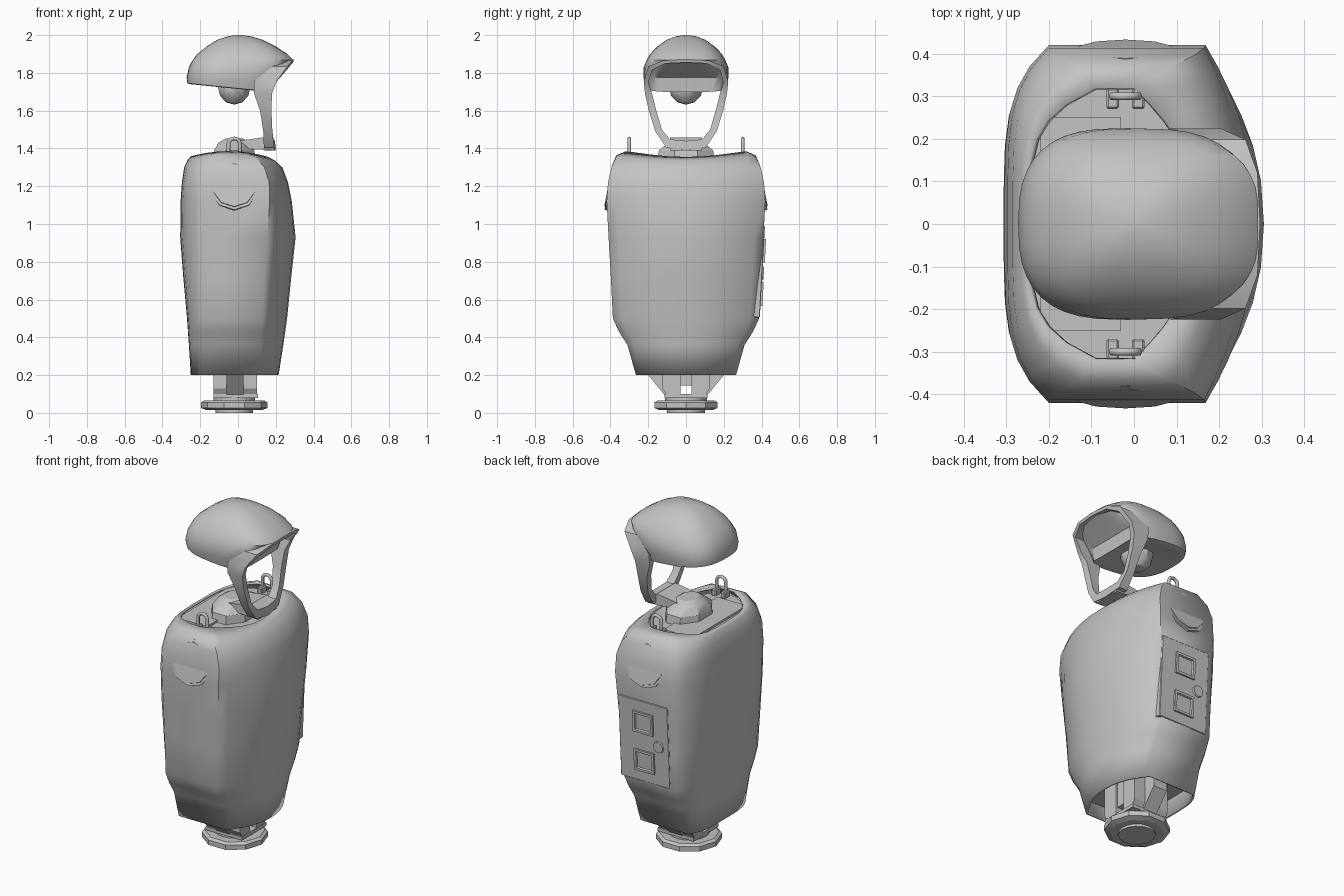
import bpy, bmesh, math
from mathutils import Matrix, Vector

old = bpy.data.objects.get("Cube")
if old:
    bpy.data.objects.remove(old, do_unlink=True)

grey = bpy.data.materials.new("mid_grey")
grey.use_nodes = True
grey.diffuse_color = (0.55, 0.55, 0.55, 1)
grey.node_tree.nodes["Principled BSDF"].inputs["Base Color"].default_value = (0.55, 0.55, 0.55, 1)


def finish(name, bm, angle=30):
    bmesh.ops.recalc_face_normals(bm, faces=bm.faces)
    mesh = bpy.data.meshes.new(name)
    bm.to_mesh(mesh)
    bm.free()
    mesh.materials.append(grey)
    ob = bpy.data.objects.new(name, mesh)
    bpy.context.collection.objects.link(ob)
    bpy.ops.object.select_all(action="DESELECT")
    ob.select_set(True)
    bpy.context.view_layer.objects.active = ob
    bpy.ops.object.shade_smooth_by_angle(angle=math.radians(angle))
    return ob


def loft(name, rings, caps=True, closed=False, angle=30):
    """Skin a list of equal point rings."""
    bm = bmesh.new()
    rows = [[bm.verts.new(p) for p in ring] for ring in rings]
    n = len(rows[0])
    pairs = list(zip(rows, rows[1:])) + ([(rows[-1], rows[0])] if closed else [])
    for a, b in pairs:
        for i in range(n):
            j = (i + 1) % n
            bm.faces.new((a[i], a[j], b[j], b[i]))
    if caps and not closed:
        bm.faces.new(rows[0])
        bm.faces.new(rows[-1])
    return finish(name, bm, angle)


def oval(n, cx, rx, ry, z, turn=0.0):
    return [(cx + rx * math.cos(2 * math.pi * (i + turn) / n),
             ry * math.sin(2 * math.pi * (i + turn) / n), z) for i in range(n)]


def box(name, lo, hi, bevel=0.0):
    bm = bmesh.new()
    lo, hi = Vector(lo), Vector(hi)
    bmesh.ops.create_cube(bm, size=1, matrix=Matrix.Translation((lo + hi) / 2) @ Matrix.Diagonal((*(hi - lo), 1)))
    if bevel:
        bmesh.ops.bevel(bm, geom=bm.edges[:], offset=bevel, segments=1, affect="EDGES")
    return finish(name, bm)


def prism(name, profile, place, lo, hi):
    return loft(name, [[place(a, b, t) for a, b in profile] for t in (lo, hi)])


# Torso shell: flat sides, curved chest and back, collar rim dipping at front and back
STEPS = (0, 0.25, 0.45, 0.62, 0.76, 0.88, 1)


def torso_ring(z, xb, xf, ys, c0, c1, dip=0.0):
    front = [(c1 + (xf - c1) * (1 - u ** 2.2), ys * u) for u in STEPS]
    back = [(c0 + (xb - c0) * (1 - u ** 4.5), ys * u) for u in reversed(STEPS)]
    half = front + back
    return [(x, y, z - dip * (x + 0.05) ** 2) for x, y in half + [(x, -y) for x, y in reversed(half[1:-1])]]


sections = [(0.20, -0.25, 0.215, 0.265, -0.20, 0.11),
            (0.36, -0.26, 0.24, 0.31, -0.20, 0.12),
            (0.43, -0.265, 0.25, 0.355, -0.20, 0.125),
            (0.50, -0.27, 0.26, 0.387, -0.20, 0.13),
            (0.72, -0.29, 0.282, 0.398, -0.20, 0.14),
            (0.93, -0.306, 0.305, 0.41, -0.20, 0.155),
            (1.12, -0.304, 0.285, 0.42, -0.20, 0.168),
            (1.22, -0.297, 0.265, 0.413, -0.20, 0.165),
            (1.30, -0.285, 0.235, 0.395, -0.18, 0.14),
            (1.366, -0.265, 0.195, 0.37, -0.13, 0.09, 0.5),
            (1.386, -0.25, 0.16, 0.32, -0.09, 0.0, 0.7)]
torso = loft("torso_shell", [torso_ring(*s) for s in sections], caps=False, angle=55)
wall = torso.modifiers.new("wall", "SOLIDIFY")
wall.thickness = 0.014
wall.offset = -1
loft("collar_floor", [torso_ring(z, -0.25, 0.165, 0.33, -0.09, 0.0) for z in (1.325, 1.342)])
loft("lower_floor", [torso_ring(z, -0.24, 0.215, 0.28, -0.19, 0.11) for z in (0.30, 0.315)])
box("collar_plate", (-0.22, -0.25, 1.34), (-0.03, 0.25, 1.355))

# Shoulder discs, lifting loops
for side, word in ((1, "left"), (-1, "right")):
    bm = bmesh.new()
    pose = (Matrix.Translation((-0.02, side * 0.402, 1.205))
            @ Matrix.Rotation(side * math.radians(11), 4, "X")
            @ Matrix.Rotation(-side * math.pi / 2, 4, "X"))
    for radius, top, depth in ((0.138, 0.004, 0.04), (0.122, 0.009, 0.02)):
        bmesh.ops.create_cone(bm, cap_ends=True, segments=10, radius1=radius, radius2=radius - 0.006,
                              depth=depth, matrix=pose @ Matrix.Translation((0, 0, top - depth / 2)))
    finish(word + "_shoulder_disc", bm)

    arc = [math.pi * i / 6 for i in range(7)]
    path = [(0.03, 1.34)] + [(0.03 * math.cos(a), 1.425 + 0.028 * math.sin(a)) for a in arc] + [(-0.03, 1.34)]
    curve = bpy.data.curves.new(word + "_lifting_loop", "CURVE")
    curve.dimensions = "3D"
    curve.bevel_depth = 0.01
    curve.bevel_resolution = 1
    line = curve.splines.new("POLY")
    line.points.add(len(path) - 1)
    for point, (x, z) in zip(line.points, path):
        point.co = (x - 0.02, side * 0.3, z, 1)
    curve.materials.append(grey)
    bpy.context.collection.objects.link(bpy.data.objects.new(word + "_lifting_loop", curve))
    for x in (-0.05, 0.01):
        box(word + "_loop_foot", (x - 0.015, side * 0.295 - 0.025, 1.34), (x + 0.015, side * 0.295 + 0.025, 1.38), 0.005)

# Connector panel on the left side, tilted to follow the shell
tilt = Matrix.Translation((0, 0.396, 0.74)) @ Matrix.Rotation(math.radians(-3.2), 4, "X")
panel = box("connector_panel", (-0.17, -0.03, -0.235), (0.15, 0.008, 0.25), 0.003)
knob_mesh = bmesh.new()
bmesh.ops.create_cone(knob_mesh, cap_ends=True, segments=10, radius1=0.038, radius2=0.032, depth=0.02,
                      matrix=Matrix.Translation((-0.105, 0.006, 0)) @ Matrix.Rotation(-math.pi / 2, 4, "X"))
parts = [panel, finish("panel_knob", knob_mesh)]
for word, z in (("upper", 0.12), ("lower", -0.11)):
    bm = bmesh.new()
    bmesh.ops.create_cube(bm, size=1, matrix=Matrix.Translation((-0.01, 0.001, z))
                          @ Matrix.Diagonal((0.13, 0.034, 0.125, 1)))
    bm.normal_update()
    outer = [f for f in bm.faces if f.normal.y > 0.9]
    bmesh.ops.inset_region(bm, faces=outer, thickness=0.02)
    bmesh.ops.inset_region(bm, faces=outer, thickness=0.006, depth=-0.008)
    parts.append(finish(word + "_socket", bm))
for part in parts:
    part.matrix_world = tilt


# Head shell, with the face side cut back to an upright band below an overhanging brim
def head_ring(z, xb, xf, w, slope=0.0):
    ring = []
    for i in range(40):
        a = 2 * math.pi * i / 40
        c, s = math.cos(a), math.sin(a)
        x = (xb + xf) / 2 + (xf - xb) / 2 * math.copysign(abs(c) ** 0.7, c)
        y = w * math.copysign(abs(s) ** 0.75, s)
        zz = z - slope * (x + 0.27)
        if z < 1.865:
            x = min(x, 0.145 + max(0, 1.45 * (zz - 1.77)))
        ring.append((x, y, zz))
    return ring


loft("head_shell", [head_ring(1.75, -0.22, 0.14, 0.16, 0.1), head_ring(1.742, -0.255, 0.17, 0.2, 0.1),
                    head_ring(1.745, -0.268, 0.2, 0.212, 0.1), head_ring(1.775, -0.272, 0.24, 0.225),
                    head_ring(1.83, -0.26, 0.28, 0.224), head_ring(1.868, -0.24, 0.294, 0.208),
                    head_ring(1.90, -0.215, 0.262, 0.19), head_ring(1.94, -0.165, 0.2, 0.152),
                    head_ring(1.975, -0.11, 0.13, 0.103), head_ring(1.993, -0.055, 0.07, 0.055),
                    head_ring(2.0, -0.015, 0.02, 0.015)])

# Face frame: brim, cheek struts and chin; (x, depth, outer y, outer z, inner y, inner z)
frame = [(0.296, 0.05, 0, 1.872, 0, 1.855), (0.29, 0.055, 0.12, 1.866, 0.11, 1.85),
         (0.262, 0.08, 0.198, 1.835, 0.18, 1.815), (0.205, 0.12, 0.224, 1.757, 0.198, 1.75),
         (0.18, 0.095, 0.217, 1.69, 0.18, 1.69), (0.177, 0.06, 0.197, 1.6, 0.157, 1.6),
         (0.182, 0.048, 0.162, 1.49, 0.128, 1.5), (0.192, 0.055, 0.105, 1.405, 0.085, 1.448),
         (0.2, 0.06, 0, 1.388, 0, 1.44)]


def frame_ring(x, depth, oy, oz, iy, iz):
    return [(x, oy, oz), (x - 0.004, iy, iz), (x - depth, iy, iz), (x - depth, oy, oz)]


mirrored = [(x, d, -oy, oz, -iy, iz) for x, d, oy, oz, iy, iz in reversed(frame[1:-1])]
loft("face_frame", [frame_ring(*f) for f in frame + mirrored], closed=True)
prism("chin_plate", [(0.19, 1.39), (0.19, 1.425), (0.13, 1.458), (0.0, 1.44), (0.0, 1.40)],
      lambda x, z, y: (x, y, z), -0.085, 0.085)

# Faceted ball under the head, neck base
bm = bmesh.new()
bmesh.ops.create_uvsphere(bm, u_segments=10, v_segments=6, radius=0.09,
                          matrix=Matrix.Translation((-0.02, 0, 1.722)))
finish("head_ball", bm)
loft("neck_base", [oval(8, -0.02, 0.12, 0.165, 1.335, 0.5), oval(8, -0.02, 0.115, 0.155, 1.39, 0.5),
                   oval(8, -0.02, 0.09, 0.1, 1.43, 0.5), oval(8, -0.02, 0.05, 0.07, 1.452, 0.5)])

# Waist posts, fins and faceted base
for side, word in ((1, "left"), (-1, "right")):
    prism(word + "_waist_post", [(0.03, 0.09), (0.1, 0.09), (0.125, 0.13), (0.125, 0.305), (0.03, 0.305)],
          lambda y, z, x, s=side: (x, s * y, z), -0.13, 0.1)
    prism(word + "_waist_fin", [(0.09, 0.09), (0.11, 0.09), (0.2, 0.2), (0.2, 0.305), (0.09, 0.305)],
          lambda y, z, x, s=side: (x, s * y, z), -0.06, 0.03)
box("waist_block", (-0.12, -0.04, 0.145), (0.09, 0.04, 0.305))
box("waist_plate", (-0.13, -0.115, 0.08), (0.105, 0.115, 0.1))
loft("base_collar", [oval(16, -0.02, 0.11, 0.11, z) for z in (0.06, 0.085)])
loft("base_disc", [oval(10, -0.02, r, r, z) for r, z in ((0.145, 0.014), (0.176, 0.026), (0.176, 0.055),
                                                         (0.16, 0.066))], angle=15)
loft("base_foot", [oval(16, -0.02, 0.1, 0.1, z) for z in (0.0, 0.02)])
